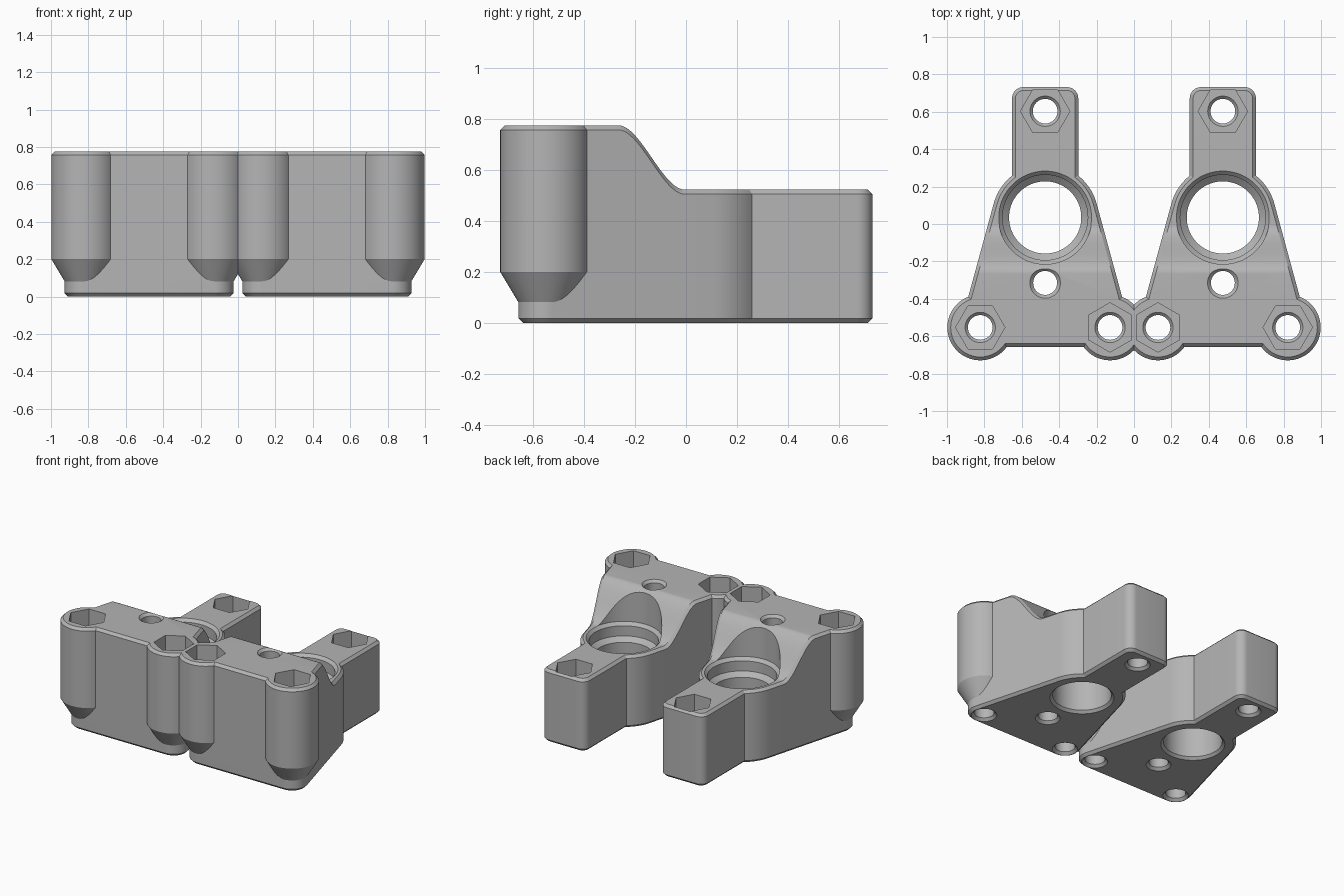
import bpy, bmesh
from math import sin, cos, pi, atan2, asin, acos, hypot
from mathutils import Vector

if "Cube" in bpy.data.objects:
    bpy.data.objects.remove(bpy.data.objects["Cube"])

TOP, LOW, CH = 0.775, 0.523, 0.018      # high deck, low deck, chamfer
UNIT_X = 0.475                          # centre of each half
BOLT_X, BOLT_Y = 0.347, -0.553          # front bolts, relative to the half
BOSS_R, FOOT_R = 0.176, 0.105
BORE_Y, BORE_R = 0.035, 0.285
TAB_W, TAB_Y, TAB_R, TAB_HOLE_Y = 0.177, 0.732, 0.06, 0.603
HEX_R, HEX_FLOOR, BOLT_R = 0.132, 0.25, 0.066

grey = bpy.data.materials.new("plain grey")
grey.use_nodes = True
grey.diffuse_color = (0.46, 0.46, 0.46, 1)
grey.node_tree.nodes["Principled BSDF"].inputs["Base Color"].default_value = grey.diffuse_color


def make_object(name, bm):
    bmesh.ops.recalc_face_normals(bm, faces=bm.faces)
    mesh = bpy.data.meshes.new(name)
    bm.to_mesh(mesh)
    bm.free()
    mesh.materials.append(grey)
    ob = bpy.data.objects.new(name, mesh)
    bpy.context.collection.objects.link(ob)
    return ob


def loft(rings):
    """Closed solid through stacked rings given as (points, z)."""
    bm = bmesh.new()
    loops = [[bm.verts.new((p[0], p[1], z)) for p in pts] for pts, z in rings]
    for a, b in zip(loops, loops[1:]):
        for i in range(len(a)):
            j = (i + 1) % len(a)
            bm.faces.new((a[i], a[j], b[j], b[i]))
    bm.faces.new(loops[0][::-1])
    bm.faces.new(loops[-1])
    return bm


def arc(cx, cy, r, a0, a1, n):
    return [Vector((cx + r * cos(a0 + (a1 - a0) * i / n),
                    cy + r * sin(a0 + (a1 - a0) * i / n))) for i in range(n + 1)]


def turned(name, x, y, profile, sides=64, turn=0.0):
    """Round or many-sided solid from (radius, z) pairs."""
    return make_object(name, loft([
        (arc(x, y, r, turn, turn + 2 * pi, sides)[:-1], z) for r, z in profile]))


def inset(pts, d):
    """Move a counter-clockwise outline inward."""
    out = []
    for i, p in enumerate(pts):
        e0 = (p - pts[i - 1]).normalized()
        e1 = (pts[(i + 1) % len(pts)] - p).normalized()
        n0, n1 = Vector((-e0.y, e0.x)), Vector((-e1.y, e1.x))
        out.append(p + (n0 + n1) * d / (1 + n0.dot(n1)))
    return out


def deck_height(y):
    t = min(max((y + 0.265) / 0.26, 0), 1)
    return TOP + (LOW - TOP) * t * t * (3 - 2 * t)


def half_body(name, x):
    # Outline: corner foot, tangent side, bore collar, rear tab
    dy = BOLT_Y - BORE_Y
    tangent = atan2(dy, BOLT_X) + acos((BORE_R - FOOT_R) / hypot(BOLT_X, dy))
    right = arc(BOLT_X, BOLT_Y, FOOT_R, -pi / 2, tangent, 16)
    right += arc(0, BORE_Y, BORE_R, tangent, acos(TAB_W / BORE_R), 10)
    right += arc(TAB_W - TAB_R, TAB_Y - TAB_R, TAB_R, 0, pi / 2, 8)
    pts = right + [Vector((-p.x, p.y)) for p in reversed(right)]
    small = inset(pts, CH)
    bm = loft([(small, 0), (pts, CH), (pts, TOP - CH), (small, TOP)])
    # Slice across, then drop the top along the sloping deck curve
    for i in range(25):
        bmesh.ops.bisect_plane(bm, geom=bm.verts[:] + bm.edges[:] + bm.faces[:], dist=1e-5,
                               plane_co=(0, -0.265 + 0.26 * i / 24, 0), plane_no=(0, 1, 0))
    for v in bm.verts:
        if v.co.z > 0.6:
            v.co.z += deck_height(v.co.y) - TOP
        v.co.x += x
    return make_object(name, bm)


def combine(target, tool, operation):
    tool.hide_render = True
    mod = target.modifiers.new(operation.lower(), 'BOOLEAN')
    mod.operation, mod.solver, mod.object = operation, 'EXACT', tool
    bpy.context.view_layer.objects.active = target
    bpy.ops.object.modifier_apply(modifier=mod.name)
    bpy.data.objects.remove(tool)


solids, cutters = [], []
for side in (-1, 1):
    ux = side * UNIT_X
    solids.append(half_body("half_body", ux))

    # Bolt bosses with tapered undersides
    for offset in (-BOLT_X, BOLT_X):
        bx = ux + offset
        inner = offset * side < 0
        solids.append(turned("bolt_boss", bx, BOLT_Y, [
            (FOOT_R - 0.004, 0.075), (BOSS_R, 0.2), (BOSS_R, TOP - CH), (BOSS_R - CH, TOP)]))
        cutters.append((bx, BOLT_Y, pi / 6 if inner else 0))
    cutters.append((ux, TAB_HOLE_Y, 0))

# Web joining the two inner bosses
web_x, front = UNIT_X - BOLT_X, BOLT_Y - BOSS_R + 0.0005


def web_ring(y):
    return [(-web_x, y), (web_x, y), (web_x, -0.48), (-web_x, -0.48)]


solids.append(make_object("web", loft([
    (web_ring(front + 0.07), 0.08), (web_ring(front), 0.2),
    (web_ring(front), TOP - CH), (web_ring(front + CH), TOP)])))

bracket = solids[0]
bracket.name = "twin_bracket"
for solid in solids[1:]:
    combine(bracket, solid, 'UNION')

# Bolt holes with hexagonal nut pockets
for x, y, turn in cutters:
    combine(bracket, turned("bolt_hole", x, y, [
        (BOLT_R + 0.028, -0.01), (BOLT_R, CH), (BOLT_R, HEX_FLOOR - 0.015),
        (BOLT_R + 0.02, HEX_FLOOR + 0.005)], 40), 'DIFFERENCE')
    combine(bracket, turned("nut_pocket", x, y, [(HEX_R, HEX_FLOOR), (HEX_R, 1)], 6, turn), 'DIFFERENCE')

# Large stepped bore and small plain hole in each half
for x in (-UNIT_X, UNIT_X):
    combine(bracket, turned("main_bore", x, BORE_Y, [
        (0.22, -0.01), (0.193, CH), (0.193, 0.4), (0.228, 0.43), (0.228, LOW - 0.02),
        (0.25, LOW + 0.002), (0.25, 1)], 72), 'DIFFERENCE')
    combine(bracket, turned("small_hole", x, -0.315, [
        (0.092, -0.01), (0.064, CH), (0.064, TOP - CH), (0.092, TOP + 0.01)], 40), 'DIFFERENCE')

bpy.ops.object.select_all(action='DESELECT')
bracket.select_set(True)
bpy.context.view_layer.objects.active = bracket
bpy.ops.object.shade_smooth_by_angle(angle=pi / 7)
